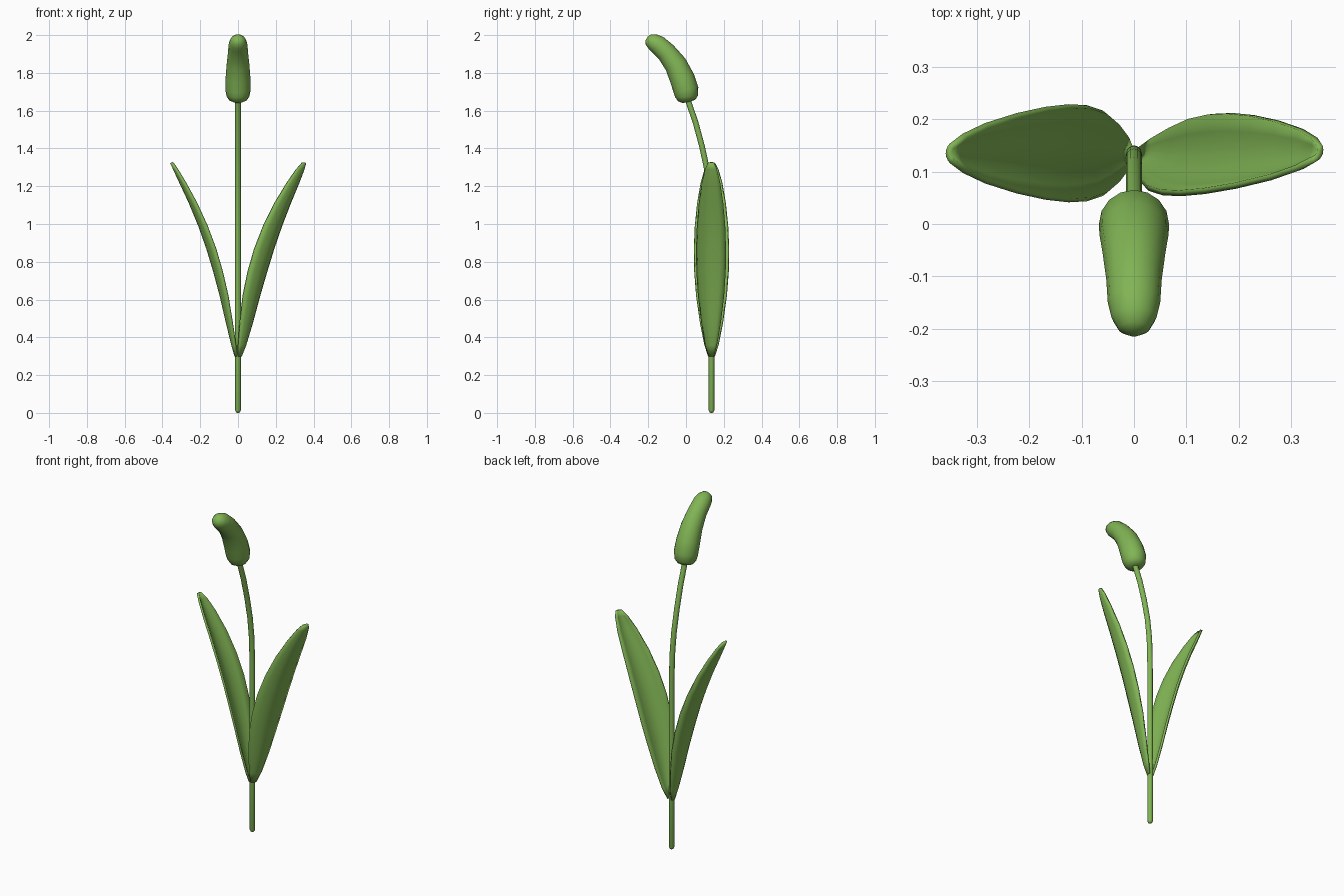
import bpy, bmesh, math
from mathutils import Vector

if "Cube" in bpy.data.objects:
    bpy.data.objects.remove(bpy.data.objects["Cube"])

green = bpy.data.materials.new("leaf_green")
green.diffuse_color = (0.22, 0.46, 0.09, 1)
green.use_nodes = True
green.node_tree.nodes["Principled BSDF"].inputs["Base Color"].default_value = green.diffuse_color


def finish(name, bm, angle=50):
    bmesh.ops.recalc_face_normals(bm, faces=bm.faces)
    me = bpy.data.meshes.new(name)
    bm.to_mesh(me)
    bm.free()
    ob = bpy.data.objects.new(name, me)
    bpy.context.collection.objects.link(ob)
    me.materials.append(green)
    bpy.ops.object.select_all(action='DESELECT')
    ob.select_set(True)
    bpy.context.view_layer.objects.active = ob
    bpy.ops.object.shade_smooth_by_angle(angle=math.radians(angle))
    return ob


def tube(name, path, sides):
    """Loft round rings along a path of (y, z, radius) in the plane x = 0."""
    bm = bmesh.new()
    rings = []
    for i, (y, z, r) in enumerate(path):
        a, b = path[max(i - 1, 0)], path[min(i + 1, len(path) - 1)]
        d = Vector((0, b[0] - a[0], b[1] - a[1])).normalized()
        side = Vector((0, d.z, -d.y))
        rings.append([bm.verts.new(Vector((0, y, z))
                      + Vector((1, 0, 0)) * r * math.cos(2 * math.pi * k / sides)
                      + side * r * math.sin(2 * math.pi * k / sides))
                      for k in range(sides)])
    for p, q in zip(rings, rings[1:]):
        for k in range(sides):
            n = (k + 1) % sides
            bm.faces.new((p[k], p[n], q[n], q[k]))
    bm.faces.new(rings[0])
    bm.faces.new(rings[-1])
    return finish(name, bm)


# stem, rounded at the foot and nodding forward at the top
tube("stem", [(.135, 0, .004), (.135, .004, .011), (.135, .014, .015), (.135, .5, .015),
              (.134, 1.0, .015), (.129, 1.15, .015), (.113, 1.28, .015), (.085, 1.41, .015),
              (.050, 1.54, .015), (.012, 1.65, .015), (0, 1.69, .015)], 12)

# flower bud, fat at the base and bent forward
tube("bud", [(.006, 1.645, .022), (.004, 1.654, .046), (.003, 1.675, .060), (0, 1.71, .067),
             (-.02, 1.77, .066), (-.055, 1.845, .060), (-.105, 1.91, .053),
             (-.15, 1.95, .050), (-.178, 1.966, .043), (-.2, 1.976, .030),
             (-.209, 1.981, .012)], 16)


# leaf stations: outward distance, height, half width
STATIONS = [(.006, .30, .014), (.014, .36, .034), (.032, .48, .058), (.055, .62, .078),
            (.085, .75, .088), (.120, .87, .090), (.165, .99, .085), (.220, 1.11, .073),
            (.280, 1.22, .054), (.322, 1.29, .034), (.347, 1.325, .015)]


def leaf(name, sign, twist, push):
    """Cupped blade opening towards the stem, turned about the vertical."""
    across = Vector((math.sin(twist), math.cos(twist), 0))
    inward = Vector((-sign * math.cos(twist), sign * math.sin(twist), 0))
    bm = bmesh.new()
    rows = []
    for i, (x, z, w) in enumerate(STATIONS):
        mid = math.sin(math.pi * i / (len(STATIONS) - 1))
        c = Vector((sign * (x + push * mid), .135, z))
        rows.append([bm.verts.new(c + across * w * v - inward * .042 * (w / .09) * (1 - v * v))
                     for v in (-1, -.7, -.35, 0, .35, .7, 1)])
    for p, q in zip(rows, rows[1:]):
        for k in range(len(p) - 1):
            bm.faces.new((p[k], p[k + 1], q[k + 1], q[k]))
    ob = finish(name, bm)
    mod = ob.modifiers.new("thickness", 'SOLIDIFY')
    mod.thickness = .012
    mod.offset = 0
    return ob


leaf("left_leaf", -1, 0, 0)
leaf("right_leaf", 1, math.radians(32), .015)
